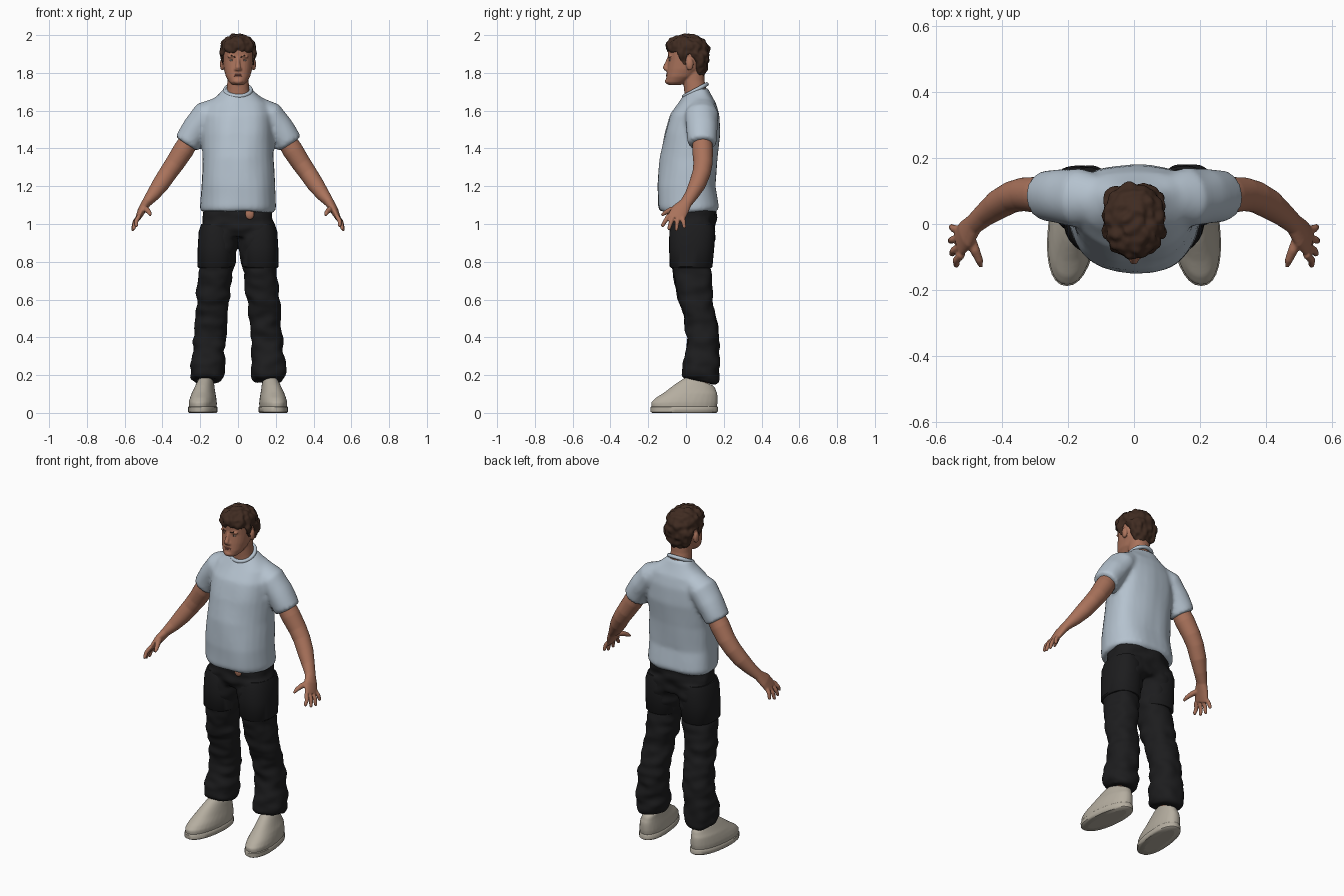
import bpy, bmesh, math
from mathutils import Vector, noise

default_cube = bpy.data.objects.get("Cube")
if default_cube:
    bpy.data.objects.remove(default_cube, do_unlink=True)


def material(name, color):
    mat = bpy.data.materials.new(name)
    mat.use_nodes = True
    mat.diffuse_color = (*color, 1)
    mat.node_tree.nodes["Principled BSDF"].inputs["Base Color"].default_value = (*color, 1)
    return mat


SKIN = material("skin", (.40, .17, .105))
LIP = material("lips", (.30, .105, .075))
HAIR = material("dark brown hair", (.05, .024, .015))
SHIRT = material("pale blue cotton", (.46, .54, .62))
TROUSER = material("black cloth", (.012, .012, .013))
SHOE = material("stone canvas", (.46, .42, .35))
EYE = material("eye white", (.5, .46, .42))
IRIS = material("dark iris", (.03, .025, .02))
SIDES = (-1, 1)
SEGMENTS = 28


def skin_rings(bm, rings):
    """Join rings of points into a closed tube."""
    loops = [[bm.verts.new(p) for p in ring] for ring in rings]
    n = len(loops[0])
    for low, high in zip(loops, loops[1:]):
        for i in range(n):
            j = (i + 1) % n
            bm.faces.new((low[i], low[j], high[j], high[i]))
    bm.faces.new(loops[0][::-1])
    bm.faces.new(loops[-1])


def stack(bm, rows, side=1, split=.5, power=.9, warp=None):
    """Horizontal rings; each row is z, x low, x high, y front, y back."""
    rings = []
    for z, x0, x1, front, back in rows:
        mid = front + (back - front) * split
        ring = []
        for i in range(SEGMENTS):
            t = math.tau * i / SEGMENTS
            c, s = math.cos(t), math.sin(t)
            x = (x0 + x1) / 2 + (x1 - x0) / 2 * math.copysign(abs(c) ** power, c)
            reach = back - mid if s > 0 else mid - front
            p = Vector((x, mid + reach * math.copysign(abs(s) ** power, s), z))
            if warp:
                warp(p)
            p.x *= side
            ring.append(p)
        rings.append(ring)
    skin_rings(bm, rings)


def tube(bm, points, side=1):
    """Rings across a path; each point is x, y, z, radius, depth radius."""
    path = [Vector((p[0] * side, p[1], p[2])) for p in points]
    rings = []
    for i, p in enumerate(path):
        d = (path[min(i + 1, len(path) - 1)] - path[max(i - 1, 0)]).normalized()
        u = Vector((0, 1, 0))
        u = (u - d * u.dot(d)).normalized()
        v = d.cross(u)
        a, b = points[i][3], points[i][-1]
        rings.append([p + v * a * math.cos(math.tau * k / SEGMENTS)
                      + u * b * math.sin(math.tau * k / SEGMENTS) for k in range(SEGMENTS)])
    skin_rings(bm, rings)


def ball(bm, center, radii):
    made = bmesh.ops.create_uvsphere(bm, u_segments=16, v_segments=10, radius=1)["verts"]
    for v in made:
        v.co = Vector(center) + Vector(a * b for a, b in zip(v.co, radii))


def finish(name, bm, mat, voxel=0, smooth=4, bump=0, scale=(1, 1, 1)):
    """Fuse the volumes, soften them and add gentle lumps or folds."""
    bmesh.ops.recalc_face_normals(bm, faces=bm.faces)
    mesh = bpy.data.meshes.new(name)
    bm.to_mesh(mesh)
    bm.free()
    obj = bpy.data.objects.new(name, mesh)
    bpy.context.collection.objects.link(obj)
    if voxel:
        fuse = obj.modifiers.new("fuse", 'REMESH')
        fuse.mode, fuse.voxel_size = 'VOXEL', voxel
        soften = obj.modifiers.new("soften", 'SMOOTH')
        soften.factor, soften.iterations = .5, smooth
        shape = obj.evaluated_get(bpy.context.evaluated_depsgraph_get())
        obj.data = bpy.data.meshes.new_from_object(shape)
        obj.modifiers.clear()
        normals = [v.normal.copy() for v in obj.data.vertices]
        for v, n in zip(obj.data.vertices, normals):
            place = Vector(a * b for a, b in zip(v.co, scale))
            v.co += n * noise.noise(place) * bump
    obj.data.materials.clear()
    obj.data.materials.append(mat)
    bpy.ops.object.select_all(action='DESELECT')
    obj.select_set(True)
    bpy.context.view_layer.objects.active = obj
    bpy.ops.object.shade_smooth_by_angle(angle=math.radians(45))
    return obj


def centred(rows):
    return [(z, -r, r, f, b) for z, r, f, b in rows]


# T-shirt: body and short sleeves fused
bm = bmesh.new()
stack(bm, centred([(1.065, .195, -.14, .16), (1.085, .202, -.152, .175), (1.2, .197, -.152, .155),
                   (1.35, .188, -.138, .165), (1.48, .192, -.112, .18), (1.58, .19, -.08, .175),
                   (1.64, .165, -.04, .16), (1.685, .105, -.012, .135), (1.72, .072, .02, .115)]),
      split=.62, power=.85)
for s in SIDES:
    tube(bm, [(.1, .075, 1.625, .05, .07), (.165, .08, 1.58, .072, .09),
              (.215, .085, 1.51, .072, .085), (.272, .085, 1.425, .07, .072)], s)
finish("t_shirt", bm, SHIRT, .011, 5, .008, (9, 9, 4))

# Ribbed collar
bpy.ops.mesh.primitive_torus_add(major_radius=.068, minor_radius=.011, major_segments=40,
                                 minor_segments=10, location=(0, .05, 1.708),
                                 rotation=(math.radians(28), 0, 0))
collar = bpy.context.object
collar.name = "collar"
collar.data.materials.append(SHIRT)
bpy.ops.object.shade_smooth_by_angle(angle=math.radians(45))

# Trousers: seat and two legs, hems sloping down at the heel
def slope_hem(p):
    p.z -= (p.y - .08) * .3 * max(0, 1 - p.z / .4)


bm = bmesh.new()
stack(bm, centred([(.93, .15, -.07, .14), (.98, .195, -.085, .155), (1.04, .185, -.085, .16),
                   (1.1, .178, -.08, .155)]), power=.8)
for s in SIDES:
    stack(bm, [(.165, .09, .235, -.01, .165), (.185, .072, .252, -.022, .178),
               (.26, .07, .252, -.018, .178), (.32, .07, .238, 0, .175), (.4, .064, .234, .005, .177),
               (.5, .057, .225, -.01, .16), (.6, .047, .22, -.042, .14), (.77, .022, .205, -.072, .13),
               (.9, .002, .2, -.082, .15), (1, -.01, .195, -.08, .155)], s, warp=slope_hem)
finish("trousers", bm, TROUSER, .01, 4, .012, (12, 12, 20))

# Thigh pockets with an overhanging lower edge
for s, label in zip(SIDES, ("right", "left")):
    bm = bmesh.new()
    stack(bm, [(.768, .03, .208, -.08, .135), (.775, .022, .215, -.086, .14),
               (.88, .02, .213, -.09, .15), (.96, .03, .208, -.088, .155), (1.0, .05, .195, -.075, .145)],
          s, power=.85)
    finish(label + "_thigh_pocket", bm, TROUSER)

# Bare skin showing under the shirt hem
bm = bmesh.new()
ball(bm, (.062, -.088, 1.052), (.024, .012, .028))
finish("waist_skin", bm, SKIN)

# Arms with hands and spread fingers
for s, label in zip(SIDES, ("right", "left")):
    bm = bmesh.new()
    tube(bm, [(.24, .085, 1.47, .05), (.29, .088, 1.39, .055), (.335, .09, 1.32, .051),
              (.37, .082, 1.27, .048), (.41, .06, 1.21, .045), (.45, .03, 1.155, .036),
              (.485, 0, 1.112, .025, .032), (.508, -.03, 1.075, .022, .046),
              (.53, -.055, 1.03, .014, .047)], s)
    for base_y, tip in ((-.092, (.54, -.128, .985)), (-.067, (.555, -.093, .968)),
                        (-.042, (.56, -.052, .963)), (-.019, (.557, -.008, .978))):
        base = Vector((.522, base_y, 1.045))
        end = Vector(tip)
        knuckle = base.lerp(end, .5) + Vector((.008, 0, 0))
        tube(bm, [(*base, .012), (*knuckle, .0115), (*base.lerp(end, .9), .0095), (*end, .005)], s)
    tube(bm, [(.5, -.03, 1.085, .015), (.482, -.08, 1.075, .015), (.469, -.11, 1.06, .012),
              (.464, -.13, 1.045, .006)], s)
    finish(label + "_arm", bm, SKIN, .0045, 3)

# Ankles and slip-on shoes, toes turned slightly outward
def turn_toe(p):
    p.x -= p.y * .1
    p.z -= max(0, p.z - .1) * (p.y - .04) * 4.5


for s, label in zip(SIDES, ("right", "left")):
    bm = bmesh.new()
    stack(bm, [(.08, .13, .2, .05, .125), (.15, .13, .2, .05, .12), (.26, .125, .205, .04, .13)], s)
    finish(label + "_ankle", bm, SKIN)
    bm = bmesh.new()
    stack(bm, [(.0, .125, .245, -.165, .15), (.025, .115, .256, -.183, .163),
               (.055, .114, .257, -.185, .168), (.08, .118, .252, -.16, .168),
               (.105, .124, .245, -.115, .166), (.135, .13, .232, -.06, .16),
               (.165, .134, .222, -.015, .155), (.185, .14, .214, .015, .145)], s, warp=turn_toe)
    finish(label + "_shoe", bm, SHOE, .007, 3)
    bm = bmesh.new()
    stack(bm, [(0, .116, .254, -.178, .16), (.006, .11, .26, -.187, .168),
               (.03, .11, .26, -.188, .169), (.035, .115, .255, -.183, .165)], s, warp=turn_toe)
    finish(label + "_sole", bm, SHOE)

# Head, neck, nose and ears
bm = bmesh.new()
stack(bm, centred([(1.735, .028, -.092, -.03), (1.75, .046, -.106, .0), (1.78, .064, -.104, .045),
                   (1.82, .075, -.1, .085), (1.87, .081, -.094, .105), (1.92, .083, -.097, .11),
                   (1.96, .07, -.08, .09), (1.985, .04, -.045, .05)]))
stack(bm, centred([(1.65, .07, -.005, .12), (1.71, .06, -.01, .108), (1.76, .056, -.015, .098),
                   (1.83, .056, -.01, .095)]))
tube(bm, [(0, -.088, 1.885, .009), (0, -.1, 1.855, .01), (0, -.112, 1.828, .014, .012),
          (0, -.106, 1.813, .013, .008)])
for s in SIDES:
    ball(bm, (s * .084, .02, 1.845), (.012, .02, .032))
    ball(bm, (s * .012, -.1, 1.819), (.009, .011, .008))
    ball(bm, (s * .03, -.084, 1.886), (.026, .012, .008))
ball(bm, (0, -.1, 1.755), (.024, .012, .014))
finish("head", bm, SKIN, .005, 3)

# Short hair with a fringe, sideburns and tousled lumps
bm = bmesh.new()
stack(bm, centred([(1.785, .045, .06, .088), (1.82, .075, .05, .108), (1.86, .088, .035, .12),
                   (1.9, .093, .0, .123), (1.91, .093, -.095, .123), (1.93, .094, -.106, .122),
                   (1.96, .088, -.103, .112), (1.982, .07, -.08, .085), (2.002, .036, -.04, .045)]))
for s in SIDES:
    tube(bm, [(s * .083, -.02, 1.915, .011, .03), (s * .084, -.015, 1.87, .009, .018),
              (s * .081, -.008, 1.838, .006, .01)])
finish("hair", bm, HAIR, .007, 2, .012, (38, 38, 30))

# Eyes, brows and mouth
for s, label in zip(SIDES, ("right", "left")):
    bm = bmesh.new()
    ball(bm, (s * .031, -.081, 1.867), (.013, .008, .006))
    finish(label + "_eye", bm, EYE)
    bm = bmesh.new()
    ball(bm, (s * .031, -.086, 1.867), (.005, .004, .005))
    finish(label + "_iris", bm, IRIS)
    bm = bmesh.new()
    tube(bm, [(s * .014, -.093, 1.884, .003), (s * .034, -.091, 1.89, .004), (s * .053, -.076, 1.886, .002)])
    finish(label + "_brow", bm, HAIR)
bm = bmesh.new()
for z in (1.783, 1.79):
    ball(bm, (0, -.098, z), (.023, .008, .0045))
finish("lips", bm, LIP)
